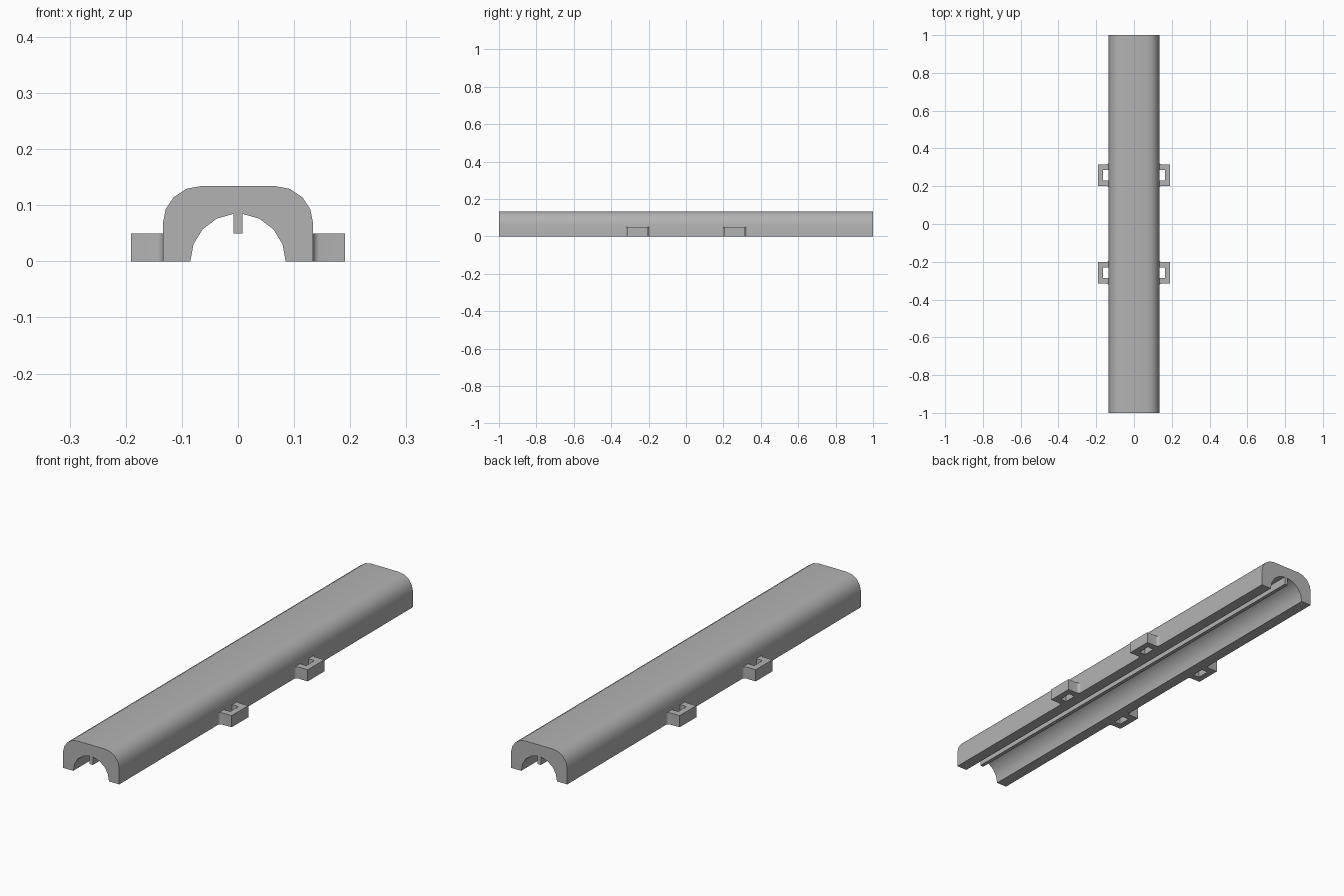
import bpy, bmesh
from math import sin, cos, radians
from mathutils import Vector

old = bpy.data.objects.get("Cube")
if old:
    bpy.data.objects.remove(old, do_unlink=True)

grey = bpy.data.materials.new("plain grey")
grey.use_nodes = True
colour = (0.45, 0.45, 0.45, 1)
grey.diffuse_color = colour
grey.node_tree.nodes["Principled BSDF"].inputs["Base Color"].default_value = colour


def extrude_profile(name, points, direction):
    """Make a solid by sweeping a closed outline along a direction."""
    bm = bmesh.new()
    face = bm.faces.new([bm.verts.new(p) for p in points])
    swept = bmesh.ops.extrude_face_region(bm, geom=[face], use_keep_orig=True)
    moved = [v for v in swept["geom"] if isinstance(v, bmesh.types.BMVert)]
    bmesh.ops.translate(bm, verts=moved, vec=Vector(direction))
    bmesh.ops.recalc_face_normals(bm, faces=bm.faces[:])
    mesh = bpy.data.meshes.new(name)
    bm.to_mesh(mesh)
    bm.free()
    mesh.materials.append(grey)
    obj = bpy.data.objects.new(name, mesh)
    bpy.context.collection.objects.link(obj)
    bpy.ops.object.select_all(action='DESELECT')
    obj.select_set(True)
    bpy.context.view_layer.objects.active = obj
    bpy.ops.object.shade_smooth_by_angle(angle=radians(30))
    return obj


def arc(cx, cy, r, start, end, steps):
    angles = [radians(start + (end - start) * i / steps) for i in range(steps + 1)]
    return [(cx + r * cos(a), cy + r * sin(a)) for a in angles]


# Channel cover: rounded top, arched hollow, thin rib hanging from the arch
WALL, CORNER, ARCH = 0.134, 0.067, 0.085
half = [(0.008, 0.05)]
half += arc(0, 0, ARCH, 84.6, 0, 4)
half += [(WALL, 0)]
half += arc(WALL - CORNER, WALL - CORNER, CORNER, 0, 90, 4)
outline = half + [(-x, z) for x, z in reversed(half)]
extrude_profile("channel_cover", [(x, -1, z) for x, z in outline], (0, 2, 0))

# Strap loops: square brackets with a slot and small fillets at the wall
FILLET, OUTER, HALF_LOOP = 0.012, 0.191, 0.057
side = [(WALL, 0.028)]
side += [(WALL, HALF_LOOP + FILLET)]
side += arc(WALL + FILLET, HALF_LOOP + FILLET, FILLET, 180, 270, 4)[1:]
side += [(OUTER, HALF_LOOP)]
slot = [(0.164, -0.028), (0.164, 0.028)]
loop = slot + side + [(x, -y) for x, y in reversed(side)]
for side_name, sx in (("left", 1), ("right", -1)):
    for end_name, cy in (("front", -0.259), ("back", 0.259)):
        extrude_profile(f"{end_name}_{side_name}_strap_loop",
                        [(sx * x, cy + y, 0) for x, y in loop], (0, 0, 0.05))
